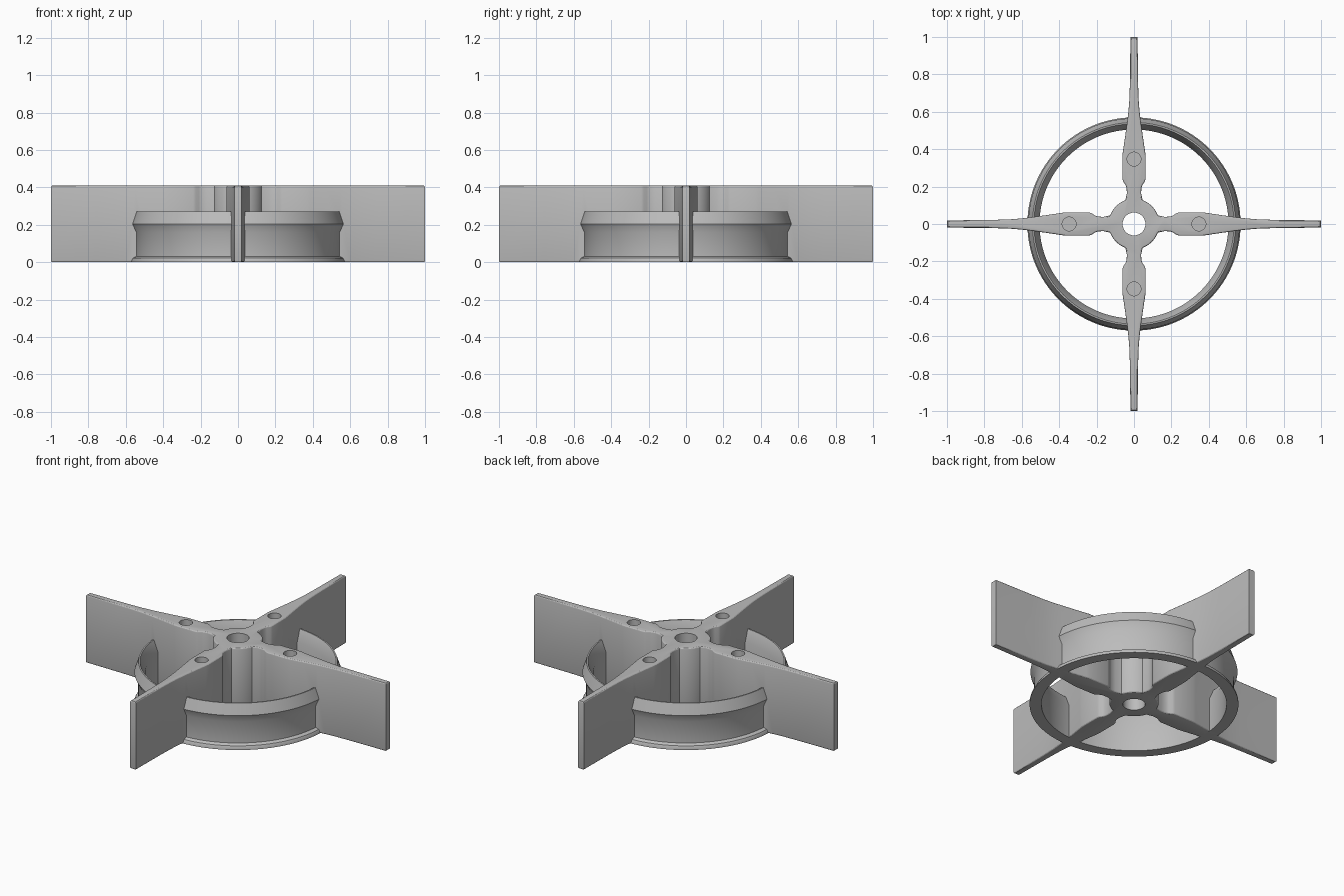
import bpy, bmesh, math
from mathutils import Matrix, Vector

cube = bpy.data.objects.get("Cube")
if cube:
    bpy.data.objects.remove(cube, do_unlink=True)

HEIGHT = 0.41
HUB_R = 0.135

grey = bpy.data.materials.new("light_grey")
grey.use_nodes = True
colour = (0.5, 0.5, 0.5, 1)
grey.diffuse_color = colour
grey.node_tree.nodes["Principled BSDF"].inputs["Base Color"].default_value = colour


def make_object(name, bm):
    bmesh.ops.recalc_face_normals(bm, faces=bm.faces)
    mesh = bpy.data.meshes.new(name)
    bm.to_mesh(mesh)
    bm.free()
    mesh.materials.append(grey)
    obj = bpy.data.objects.new(name, mesh)
    bpy.context.collection.objects.link(obj)
    return obj


def lathe(name, profile, steps=128):
    """Spin a closed (radius, z) profile around the z axis."""
    bm = bmesh.new()
    loops = []
    for i in range(steps):
        turn = Matrix.Rotation(math.tau * i / steps, 3, 'Z')
        loops.append([bm.verts.new(turn @ Vector((r, 0, z))) for r, z in profile])
    n = len(profile)
    for i in range(steps):
        a, b = loops[i], loops[(i + 1) % steps]
        for j in range(n):
            k = (j + 1) % n
            bm.faces.new((a[j], b[j], b[k], a[k]))
    return make_object(name, bm)


def cut_hole(target, name, x, y, radius, bottom, top):
    bpy.ops.mesh.primitive_cylinder_add(vertices=48, radius=radius, depth=top - bottom,
                                        location=(x, y, (top + bottom) / 2))
    cutter = bpy.context.object
    cutter.name = name
    cutter.data.materials.append(grey)
    boolean(target, cutter, 'DIFFERENCE')


def boolean(target, tool, operation):
    mod = target.modifiers.new(operation.title(), 'BOOLEAN')
    mod.operation = operation
    mod.solver = 'EXACT'
    mod.object = tool
    bpy.context.view_layer.objects.active = target
    bpy.ops.object.modifier_apply(modifier=mod.name)
    bpy.data.objects.remove(tool, do_unlink=True)


# Plan outline: one side of an arm as (distance, half width), from neck to tip
side = [(0.165, 0.038), (0.195, 0.04), (0.21, 0.046), (0.225, 0.057), (0.24, 0.062),
        (0.37, 0.062), (0.39, 0.059), (0.47, 0.047), (0.55, 0.036), (0.6, 0.03),
        (0.66, 0.025), (0.75, 0.022), (1.0, 0.019)]
outline = []
for quarter in range(4):
    turn = Matrix.Rotation(quarter * math.pi / 2, 3, 'Z')
    arm = [(x, -w) for x, w in side] + [(x, w) for x, w in reversed(side)]
    # hub arc joining this arm to the next
    first = math.radians(20)
    for i in range(11):
        angle = first + (math.pi / 2 - 2 * first) * i / 10
        arm.append((HUB_R * math.cos(angle), HUB_R * math.sin(angle)))
    outline += [turn @ Vector((x, y, 0)) for x, y in arm]

# Hub and four blades as one extruded body with softened rims
bm = bmesh.new()
base = bm.faces.new([bm.verts.new(p) for p in outline])
result = bmesh.ops.extrude_face_region(bm, geom=[base])
top_verts = [v for v in result["geom"] if isinstance(v, bmesh.types.BMVert)]
bmesh.ops.translate(bm, verts=top_verts, vec=(0, 0, HEIGHT))
bmesh.ops.recalc_face_normals(bm, faces=bm.faces)
rims = [e for e in bm.edges if abs(e.verts[0].co.z - e.verts[1].co.z) < 0.001]
bmesh.ops.bevel(bm, geom=rims, offset=0.009, segments=3, profile=0.5, affect='EDGES')
body = make_object("hub_and_blades", bm)

# Ring with a foot flange, a straight wall and a ridged lip
ring = lathe("ring", [(0.505, 0), (0.57, 0), (0.57, 0.008), (0.563, 0.022), (0.545, 0.031),
                      (0.545, 0.16), (0.565, 0.205), (0.543, 0.27), (0.535, 0.27),
                      (0.505, 0.205)])
boolean(body, ring, 'UNION')

# Central bore and blind screw holes
cut_hole(body, "bore_cutter", 0, 0, 0.061, -0.1, HEIGHT + 0.1)
for quarter in range(4):
    angle = quarter * math.pi / 2
    cut_hole(body, "screw_cutter", 0.347 * math.cos(angle), 0.347 * math.sin(angle),
             0.037, HEIGHT - 0.12, HEIGHT + 0.1)

bpy.ops.object.select_all(action='DESELECT')
body.select_set(True)
bpy.context.view_layer.objects.active = body
bpy.ops.object.shade_smooth_by_angle(angle=math.radians(28))
